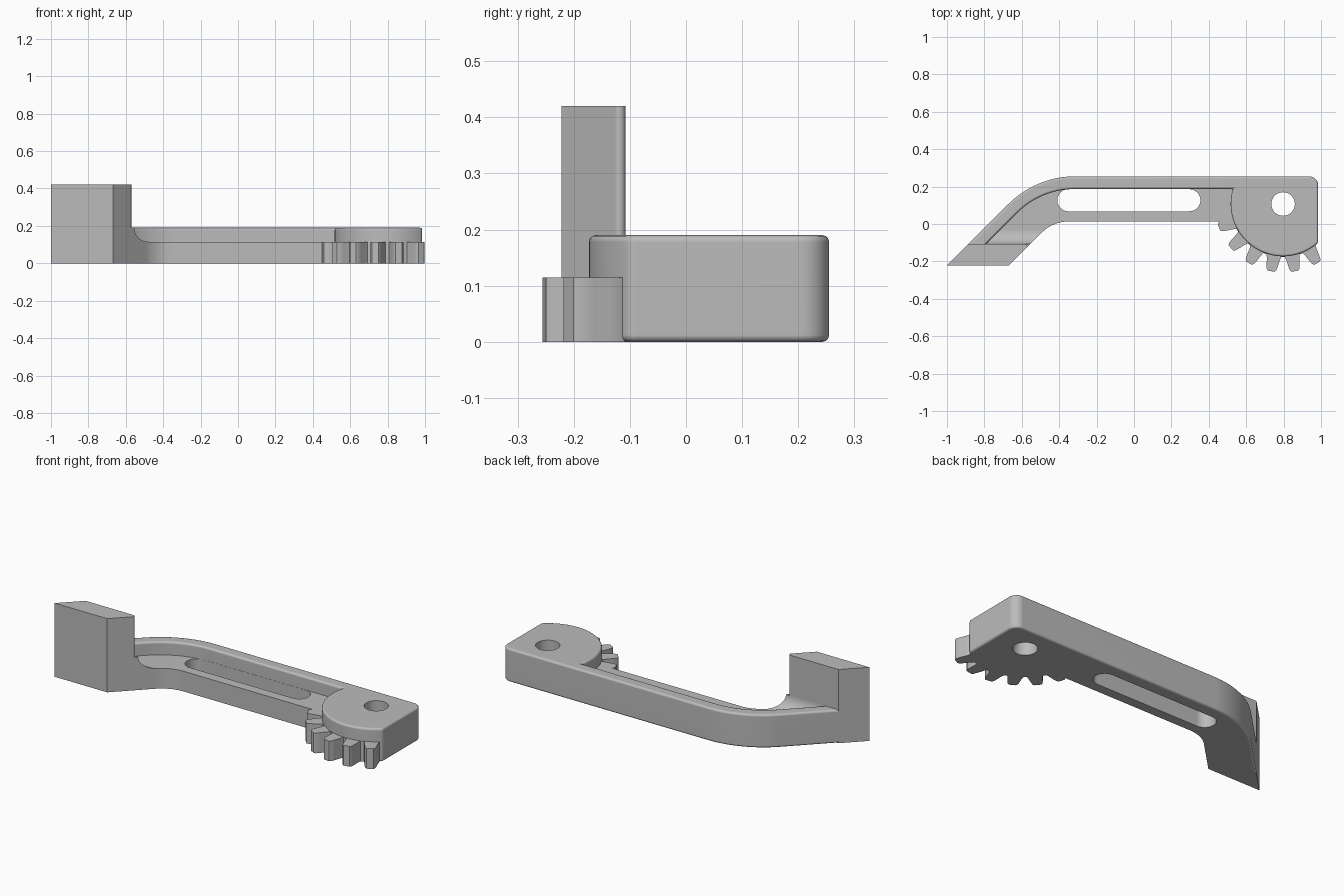
import bpy, bmesh
from math import sin, cos, tan, radians, pi
from mathutils import Vector

if "Cube" in bpy.data.objects:
    bpy.data.objects.remove(bpy.data.objects["Cube"])

grey = bpy.data.materials.new("plain grey")
grey.use_nodes = True
grey.diffuse_color = (0.5, 0.5, 0.5, 1)
grey.node_tree.nodes["Principled BSDF"].inputs["Base Color"].default_value = (0.5, 0.5, 0.5, 1)

CENTRE = Vector((0.797, 0.107))   # pivot and gear centre
HEAD_R = 0.28
PLATE_TOP, RAIL_TOP, JAW_TOP = 0.115, 0.19, 0.42
FRONT, JAW_BACK = -0.222, -0.108
# The slanted sides follow y = x + constant
OUTER, PLATE_EDGE, RAIL_INNER, INNER = 0.778, 0.73, 0.684, 0.447


def polar(radius, degrees, side=0.0):
    """Point around the pivot, optionally shifted sideways."""
    a = radians(degrees)
    return CENTRE + Vector((cos(a), sin(a))) * radius + Vector((-sin(a), cos(a))) * side


def arc(radius, start, end, steps):
    return [polar(radius, start + (end - start) * i / steps) for i in range(steps + 1)]


def rounded(corners, steps=16):
    """Outline from (x, y, radius) corners, each rounded by its radius."""
    pts = []
    for i, (x, y, r) in enumerate(corners):
        p = Vector((x, y))
        if r == 0:
            pts.append(p)
            continue
        a = (Vector(corners[i - 1][:2]) - p).normalized()
        b = (Vector(corners[(i + 1) % len(corners)][:2]) - p).normalized()
        half = a.angle(b) / 2
        mid = p + (a + b).normalized() * r / sin(half)
        u = p + a * r / tan(half) - mid
        v = p + b * r / tan(half) - mid
        sweep = pi - 2 * half
        for k in range(steps + 1):
            t = sweep * k / steps
            pts.append(mid + (u * sin(sweep - t) + v * sin(t)) / sin(sweep))
    return pts


def solid(name, base, top, bevel=0.0):
    """Closed solid between two matching rings of 3D points."""
    bm = bmesh.new()
    lo = [bm.verts.new(p) for p in base]
    hi = [bm.verts.new(p) for p in top]
    bm.faces.new(lo)
    bm.faces.new(hi)
    for i in range(len(lo)):
        bm.faces.new((lo[i - 1], lo[i], hi[i], hi[i - 1]))
    bmesh.ops.recalc_face_normals(bm, faces=bm.faces)
    mesh = bpy.data.meshes.new(name)
    bm.to_mesh(mesh)
    bm.free()
    mesh.materials.append(grey)
    obj = bpy.data.objects.new(name, mesh)
    bpy.context.collection.objects.link(obj)
    bpy.ops.object.select_all(action='DESELECT')
    obj.select_set(True)
    bpy.context.view_layer.objects.active = obj
    if bevel:
        mod = obj.modifiers.new("edge rounding", 'BEVEL')
        mod.width, mod.segments, mod.use_clamp_overlap = bevel, 3, False
        bpy.ops.object.modifier_apply(modifier=mod.name)
    return obj


def prism(name, pts, z0, z1, bevel=0.0):
    return solid(name, [(p.x, p.y, z0) for p in pts], [(p.x, p.y, z1) for p in pts], bevel)


def cut(obj, pts):
    """Cut an outline straight through an object."""
    cutter = prism("cutter", pts, -0.1, 0.5)
    mod = obj.modifiers.new("cut", 'BOOLEAN')
    mod.operation, mod.solver, mod.object = 'DIFFERENCE', 'EXACT', cutter
    bpy.context.view_layer.objects.active = obj
    bpy.ops.object.modifier_apply(modifier=mod.name)
    bpy.data.objects.remove(cutter)


# Raised back rail running into the pivot head
buried = JAW_BACK - 0.018
rail = rounded([(0.985, 0.255, 0.05), (0.255 - OUTER, 0.255, 0.507),
                (buried - OUTER, buried, 0), (buried - RAIL_INNER, buried, 0),
                (0.187 - RAIL_INNER, 0.187, 0.44), (0.529, 0.187, 0), (0.985, -0.1005, 0)])
rail[-1:-1] = arc(HEAD_R, 163.4, 312.2, 40)[1:-1]
rail_and_head = prism("rail_and_head", rail, 0, RAIL_TOP, 0.012)
cut(rail_and_head, arc(0.063, 0, 350, 35))

# Low arm plate with its long slot
arm_plate = prism("arm_plate", rounded([
    (0.6, 0.22, 0), (0.22 - PLATE_EDGE, 0.22, 0.47), (buried - PLATE_EDGE, buried, 0),
    (buried - INNER, buried, 0), (0.013 - INNER, 0.013, 0.2), (0.6, 0.013, 0)]), 0, PLATE_TOP)
cut(arm_plate, rounded([(x, y, 0.0589) for x, y in
                        ((-0.41, 0.068), (0.355, 0.068), (0.355, 0.186), (-0.41, 0.186))]))

# Gear sector: six teeth under the head
teeth = []
tooth = ((HEAD_R, 0.040), (0.30, 0.035), (0.33, 0.031), (0.355, 0.026), (0.365, 0.018))
for angle in range(-160, -59, 20):
    teeth += [polar(r, angle, -w) for r, w in tooth]
    teeth += [polar(r, angle, w) for r, w in reversed(tooth)]
gear_sector = prism("gear_sector", teeth + arc(0.2, -55, -165, 16), 0, PLATE_TOP)

# Upright jaw block
jaw_block = prism("jaw_block", rounded([
    (FRONT - OUTER, FRONT, 0), (FRONT - INNER, FRONT, 0),
    (JAW_BACK - INNER, JAW_BACK, 0.011), (JAW_BACK - OUTER, JAW_BACK, 0)], 6), 0, JAW_TOP)

# Concave fillet between jaw and plate
R = 0.075
section = [(JAW_BACK - 0.02, 0.02), (JAW_BACK - 0.02, PLATE_TOP + R)]
section += [(JAW_BACK + R - R * cos(a), PLATE_TOP + R - R * sin(a))
            for a in (radians(7.5 * i) for i in range(13))]
section.append((JAW_BACK + R, 0.02))
jaw_fillet = solid("jaw_fillet", [(y - OUTER + 0.04, y, z) for y, z in section],
                   [(y - INNER, y, z) for y, z in section])

# Smooth the curved walls, keep flat faces flat and edges sharp
for obj in (rail_and_head, arm_plate, gear_sector, jaw_block, jaw_fillet):
    obj.select_set(True)
    bpy.context.view_layer.objects.active = obj
bpy.ops.object.shade_smooth_by_angle(angle=radians(32))
for obj in (rail_and_head, arm_plate, jaw_block):
    obj.modifiers.new("flat shading", 'WEIGHTED_NORMAL').keep_sharp = True
